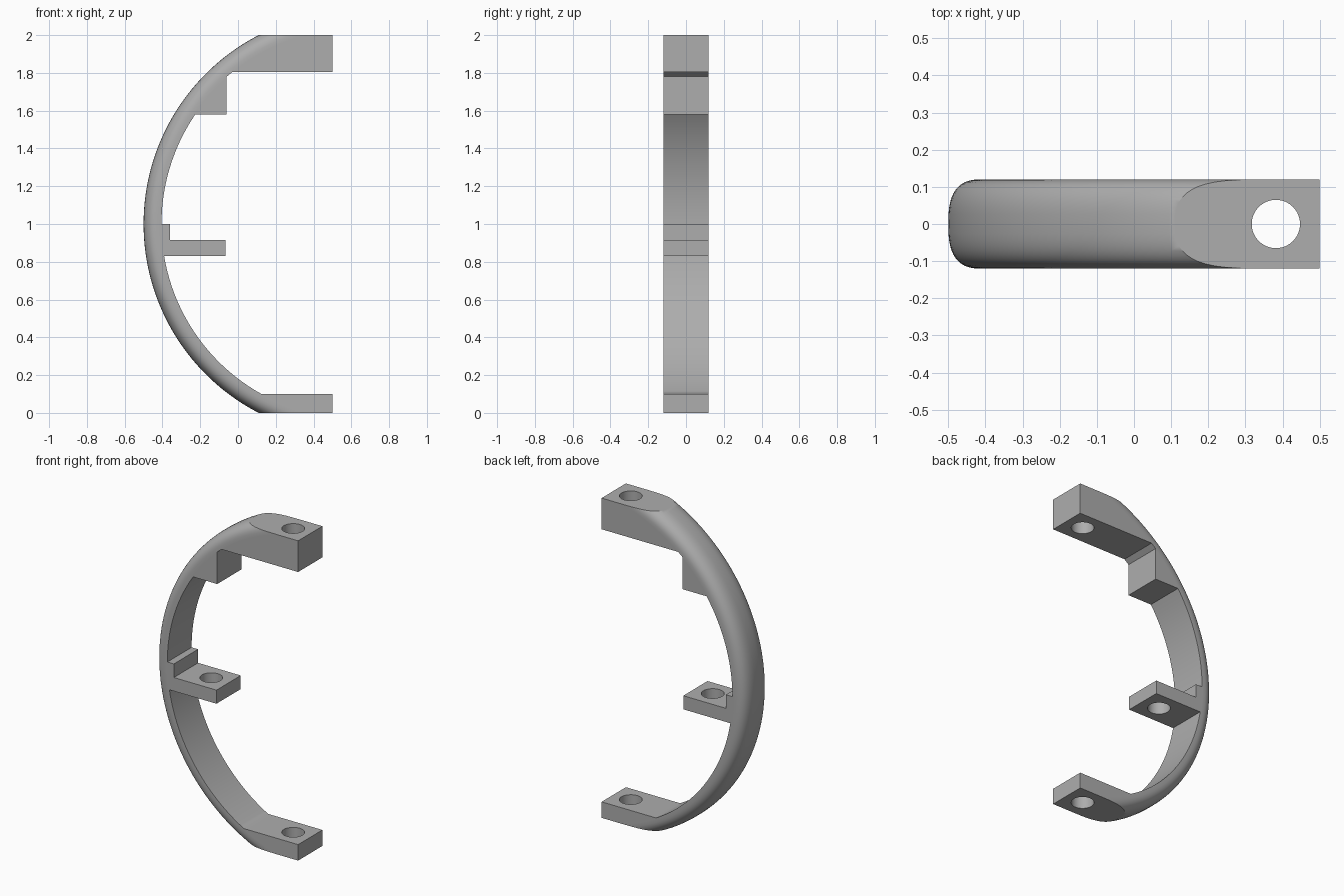
import bpy, bmesh
from math import sin, cos, pi, asin, sqrt

cube = bpy.data.objects.get("Cube")
if cube:
    bpy.data.objects.remove(cube, do_unlink=True)

CX, CZ = 0.625, 1.0            # centre of the ring
R_OUT, R_IN = 1.125, 1.03      # outer and inner radius
HALF, RIM = 0.12, 0.09         # half width and depth of the rounded rim

grey = bpy.data.materials.new("plain grey")
grey.use_nodes = True
colour = (0.42, 0.42, 0.42, 1)
grey.diffuse_color = colour
grey.node_tree.nodes["Principled BSDF"].inputs["Base Color"].default_value = colour


def make_object(name, bm):
    bmesh.ops.recalc_face_normals(bm, faces=bm.faces)
    mesh = bpy.data.meshes.new(name)
    bm.to_mesh(mesh)
    bm.free()
    mesh.materials.append(grey)
    obj = bpy.data.objects.new(name, mesh)
    bpy.context.collection.objects.link(obj)
    return obj


def prism(name, outline, half):
    """Extrude an x-z outline along y."""
    bm = bmesh.new()
    face = bm.faces.new([bm.verts.new((x, -half, z)) for x, z in outline])
    out = bmesh.ops.extrude_face_region(bm, geom=[face])["geom"]
    moved = [v for v in out if isinstance(v, bmesh.types.BMVert)]
    bmesh.ops.translate(bm, vec=(0, 2 * half, 0), verts=moved)
    return make_object(name, bm)


def rounded_disc(name, steps=24, around=192):
    """Disc about the y axis whose rim has a rounded section."""
    bm = bmesh.new()
    rings = []
    for i in range(steps + 1):
        a = pi * i / steps - pi / 2
        y = HALF * (1 if a > 0 else -1) * abs(sin(a)) ** 0.74
        r = R_OUT - RIM + RIM * abs(cos(a)) ** 0.74
        rings.append([bm.verts.new((CX + r * cos(2 * pi * k / around), y,
                                    CZ + r * sin(2 * pi * k / around)))
                      for k in range(around)])
    for low, high in zip(rings, rings[1:]):
        for k in range(around):
            n = (k + 1) % around
            bm.faces.new((low[k], low[n], high[n], high[k]))
    bm.faces.new(rings[0])
    bm.faces.new(rings[-1])
    return make_object(name, bm)


def cylinder(name, x, z, radius, depth):
    bpy.ops.mesh.primitive_cylinder_add(vertices=64, radius=radius, depth=depth,
                                        location=(x, 0, z))
    obj = bpy.context.object
    obj.name = name
    obj.data.materials.append(grey)
    return obj


def combine(obj, other, operation):
    mod = obj.modifiers.new(operation, 'BOOLEAN')
    mod.object, mod.operation, mod.solver = other, operation, 'EXACT'
    bpy.ops.object.select_all(action='DESELECT')
    bpy.context.view_layer.objects.active = obj
    obj.select_set(True)
    bpy.ops.object.modifier_apply(modifier=mod.name)
    bpy.data.objects.remove(other, do_unlink=True)


def inner_arc(z0, z1, steps=32):
    a0, a1 = asin((z0 - CZ) / R_IN), asin((z1 - CZ) / R_IN)
    angles = [a0 + (a1 - a0) * i / steps for i in range(steps + 1)]
    return [(CX - R_IN * cos(a), CZ + R_IN * sin(a)) for a in angles]


# Side profile: lower foot, shelf with lip, upper step and upper block
outline = [(-0.6, 0), (0.5, 0), (0.5, 0.1)]
outline += inner_arc(0.1, 0.83)
outline += [(-0.065, 0.83), (-0.065, 0.915), (-0.36, 0.915), (-0.36, 1.0)]
outline += inner_arc(1.0, 1.58)
outline += [(-0.06, 1.58), (-0.06, 1.78), (-0.03, 1.805), (0.5, 1.805),
            (0.5, 2), (-0.6, 2)]
bracket = prism("curved_bracket", outline, 0.2)

# Round the outside, then drill the end holes and the shelf hole
combine(bracket, rounded_disc("rim_cutter"), 'INTERSECT')
combine(bracket, cylinder("end_hole_cutter", 0.382, 1.0, 0.065, 2.4), 'DIFFERENCE')
combine(bracket, cylinder("shelf_hole_cutter", -0.185, 0.87, 0.065, 0.3), 'DIFFERENCE')

bpy.ops.object.shade_smooth_by_angle(angle=pi / 6)
weighted = bracket.modifiers.new("even_shading", 'WEIGHTED_NORMAL')
weighted.keep_sharp = True
